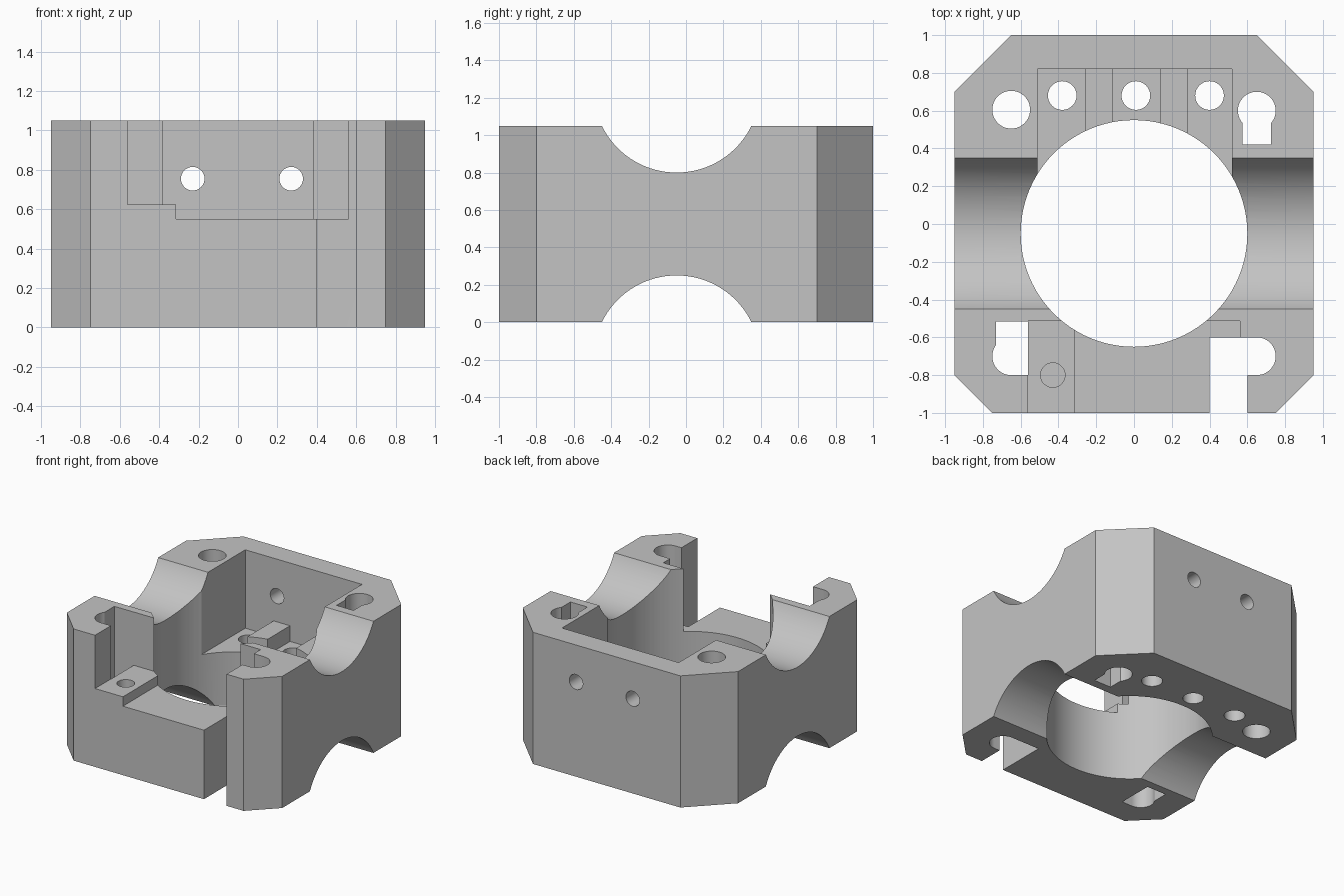
import bpy, bmesh
from math import cos, sin, radians

old = bpy.data.objects.get("Cube")
if old:
    bpy.data.objects.remove(old, do_unlink=True)

grey = bpy.data.materials.new("plain_grey")
grey.use_nodes = True
colour = (0.55, 0.55, 0.55, 1)
grey.diffuse_color = colour
grey.node_tree.nodes["Principled BSDF"].inputs["Base Color"].default_value = colour

TOP = 1.05
LOW, HIGH = -0.1, 1.2   # through-cut range


def arc(cx, cy, r, start=0, end=360, steps=24):
    """Points along an arc; a full circle leaves out its repeated end."""
    count = steps if end - start == 360 else steps + 1
    angles = [radians(start + (end - start) * i / steps) for i in range(count)]
    return [(cx + r * cos(a), cy + r * sin(a)) for a in angles]


def prism(name, profile, lo, hi, axis="z"):
    """Extrude a flat profile along an axis."""
    place = {"x": lambda a, b, t: (t, a, b),
             "y": lambda a, b, t: (a, t, b),
             "z": lambda a, b, t: (a, b, t)}[axis]
    bm = bmesh.new()
    ends = [[bm.verts.new(place(a, b, t)) for a, b in profile] for t in (lo, hi)]
    bm.faces.new(ends[0])
    bm.faces.new(ends[1])
    n = len(profile)
    for i in range(n):
        j = (i + 1) % n
        bm.faces.new((ends[0][i], ends[0][j], ends[1][j], ends[1][i]))
    bmesh.ops.recalc_face_normals(bm, faces=bm.faces)
    mesh = bpy.data.meshes.new(name)
    bm.to_mesh(mesh)
    bm.free()
    mesh.materials.append(grey)
    obj = bpy.data.objects.new(name, mesh)
    bpy.context.collection.objects.link(obj)
    return obj


# Chamfered block
half = [(0.75, -1), (0.95, -0.8), (0.95, 0.7), (0.65, 1)]
block = prism("housing_block", half + [(-x, y) for x, y in reversed(half)], 0, TOP)

cutters = []


def cut(name, profile, lo=LOW, hi=HIGH, axis="z"):
    cutters.append(prism(name, profile, lo, hi, axis))


# Central bore and the cross grooves above and below
cut("bore_cutter", arc(0, -0.05, 0.6, steps=96))
cut("top_groove_cutter", arc(-0.05, TOP + 0.195, 0.445, steps=96), -1.1, 1.1, "x")
cut("bottom_groove_cutter", arc(-0.05, -0.195, 0.445, steps=96), -1.1, 1.1, "x")

# Corner holes: plain, keyhole, side keyhole and open slot
cut("back_right_hole_cutter", arc(-0.65, 0.605, 0.1, steps=48))
cut("back_left_keyhole_cutter",
    arc(0.65, 0.6, 0.1, -41.4, 221.4, 36) + [(0.575, 0.42), (0.725, 0.42)])
cut("front_right_keyhole_cutter",
    arc(-0.65, -0.7, 0.1, 143, 270) + [(-0.56, -0.8), (-0.56, -0.515), (-0.73, -0.515)])
cut("front_left_slot_cutter",
    arc(0.65, -0.7, 0.1, -90, 90) + [(0.4, -0.6), (0.4, -1.1), (0.6, -1.1), (0.6, -0.8)])

# Stepped front opening, with a blind hole in the step
cut("front_opening_cutter",
    [(-0.561, 0.625), (-0.315, 0.625), (-0.315, 0.55), (0.56, 0.55),
     (0.56, HIGH), (-0.561, HIGH)], -1.1, -0.514, "y")
cut("blind_hole_cutter", arc(-0.43, -0.8, 0.065, steps=32), 0.3, HIGH)

# Back pocket with two raised ribs on its floor
floor, rib = 0.425, 0.55
cut("back_pocket_cutter",
    [(-0.51, HIGH), (-0.51, floor), (-0.26, floor), (-0.26, rib), (-0.115, rib),
     (-0.115, floor), (0.14, floor), (0.14, rib), (0.285, rib), (0.285, floor),
     (0.52, floor), (0.52, HIGH)], 0, 0.82, "y")
for x in (-0.38, 0.01, 0.4):
    cut("floor_hole_cutter", arc(x, 0.68, 0.076, steps=32))
for x in (-0.23, 0.27):
    cut("back_wall_hole_cutter", arc(x, 0.755, 0.06, steps=32), 0.6, 1.1, "y")

# Apply every cut, then drop the cutters
for c in cutters:
    c.hide_render = True
    mod = block.modifiers.new(c.name, "BOOLEAN")
    mod.operation = "DIFFERENCE"
    mod.solver = "EXACT"
    mod.object = c
bpy.context.view_layer.update()
result = bpy.data.meshes.new_from_object(
    block.evaluated_get(bpy.context.evaluated_depsgraph_get()))
block.modifiers.clear()
block.data = result
for c in cutters:
    bpy.data.objects.remove(c, do_unlink=True)

# Smooth curved walls, sharp machined edges
bpy.ops.object.select_all(action="DESELECT")
block.select_set(True)
bpy.context.view_layer.objects.active = block
bpy.ops.object.shade_smooth_by_angle(angle=radians(25))
